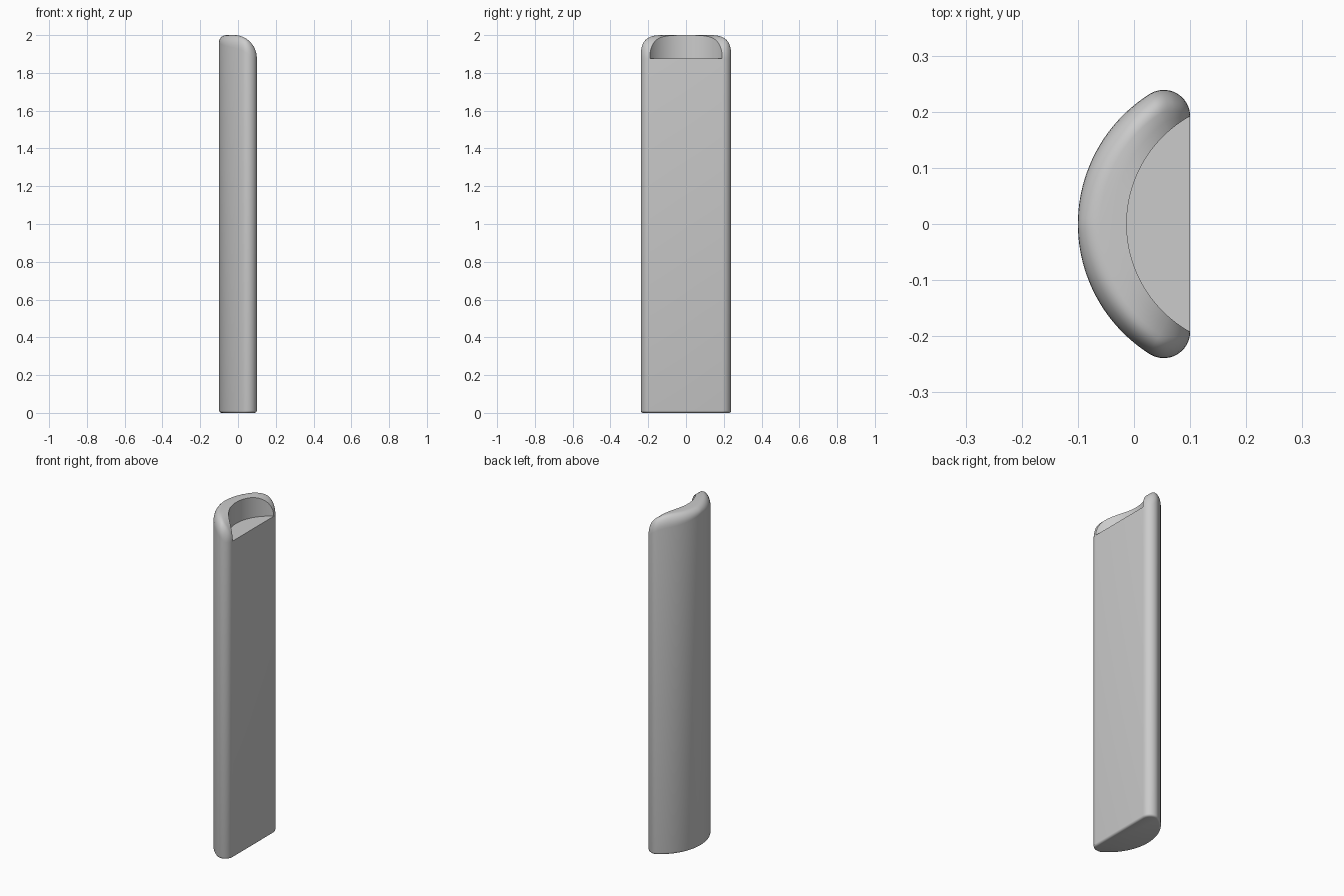
import bpy, bmesh, math

if "Cube" in bpy.data.objects:
    bpy.data.objects.remove(bpy.data.objects["Cube"])

FLOOR, TOP, XF = 1.875, 2.0, 0.1        # recess floor, rim height, flat face position
RC, CX, CY = 0.047, 0.053, 0.192        # rounded corner radius and centre
NC, NB = 16, 48                         # corner and back arc segments

# big back arc, tangent to both corner arcs and touching x = -0.1
R = ((CX + 0.1) ** 2 + CY ** 2 - RC ** 2) / (2 * (CX + 0.1 - RC))
BX = R - 0.1
ANG = math.atan2(CY, CX - BX)
# inner recess arc, through (-0.013, 0) and the ends of the flat face
XI = -0.013
RI = ((XF - XI) ** 2 + CY ** 2) / (2 * (XF - XI))
IX = XI + RI
IANG = math.asin(CY / RI)


def inner(u):
    """Point on the recess wall, u from 1 (+y end) to -1 (-y end)."""
    return IX - RI * math.cos(IANG * u), RI * math.sin(IANG * u)


def rim_height(x):
    t = min(1, max(0, (x + 0.02) / (XF + 0.02)))
    return FLOOR + (TOP - FLOOR) * math.sqrt(1 - t * t)


# matching outer and inner outline points
half = []
for i in range(NC):
    a = ANG * i / NC
    half.append(((CX + RC * math.cos(a), CY + RC * math.sin(a)), inner(1 - 0.2 * i / NC)))
back = []
for i in range(NB + 1):
    u = 1 - 2 * i / NB
    a = math.pi - (math.pi - ANG) * u
    back.append(((BX + R * math.cos(a), R * math.sin(a)), inner(0.8 * u)))
mirrored = [((o[0], -o[1]), (n[0], -n[1])) for o, n in reversed(half)]
pairs = half + back + mirrored

bm = bmesh.new()
columns = []
BV = 0.012
for (ox, oy), (ix, iy) in pairs:
    col = []
    # rounded bottom edge
    for k in range(4):
        a = math.pi / 2 * k / 3
        d = BV * (1 - math.sin(a))
        col.append((ox * (1 - d / 0.1), oy * (1 - d / 0.24), BV * (1 - math.cos(a))))
    # rounded rim
    th = math.hypot(ix - ox, iy - oy)
    w = min(0.04, 0.6 * th)
    hv = min(0.035 + 0.04 * abs(oy) / 0.24, rim_height(ox) - FLOOR)
    steps = [(w * (1 - math.cos(math.pi / 2 * k / 7)), hv * (1 - math.sin(math.pi / 2 * k / 7)))
             for k in range(8)]
    steps += [((w + th) / 2, 0), (th, 0)]
    for d, drop in steps:
        s = d / th if th > 1e-6 else 0
        x, y = ox + (ix - ox) * s, oy + (iy - oy) * s
        col.append((x, y, max(FLOOR, rim_height(x) - drop)))
    # recess wall down to its floor
    col.append((ix, iy, FLOOR))
    columns.append([bm.verts.new(p) for p in col])

for a, b in zip(columns, columns[1:]):
    for k in range(len(a) - 1):
        bm.faces.new((a[k], a[k + 1], b[k + 1], b[k]))
# flat face, underside and recess floor
first, last = columns[0], columns[-1]
for k in range(4):
    bm.faces.new((first[k], last[k], last[k + 1], first[k + 1]))
bm.faces.new([c[0] for c in columns])
bm.faces.new([c[-1] for c in columns])
bmesh.ops.remove_doubles(bm, verts=bm.verts[:], dist=0.00005)
bmesh.ops.dissolve_degenerate(bm, edges=bm.edges[:], dist=0.00002)
bmesh.ops.recalc_face_normals(bm, faces=bm.faces[:])

mesh = bpy.data.meshes.new("half_round_post")
bm.to_mesh(mesh)
bm.free()
post = bpy.data.objects.new("half_round_post", mesh)
bpy.context.collection.objects.link(post)

grey = bpy.data.materials.new("light_grey")
grey.diffuse_color = (0.6, 0.6, 0.6, 1)
grey.use_nodes = True
grey.node_tree.nodes["Principled BSDF"].inputs["Base Color"].default_value = grey.diffuse_color
mesh.materials.append(grey)

bpy.context.view_layer.objects.active = post
post.select_set(True)
bpy.ops.object.shade_smooth_by_angle(angle=math.radians(35))
